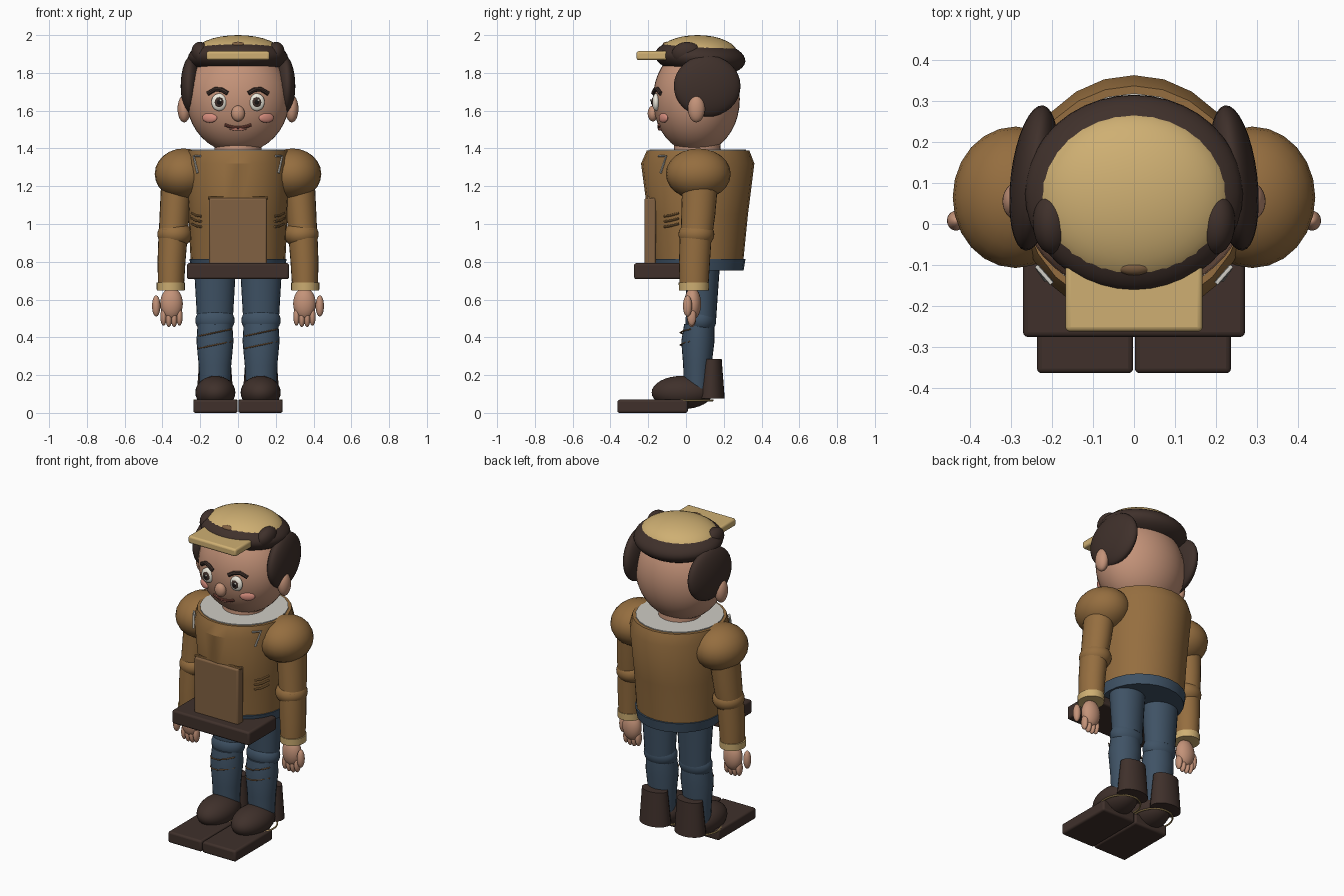
import bpy, math
from math import sin, cos, pi, sqrt

if "Cube" in bpy.data.objects:
    bpy.data.objects.remove(bpy.data.objects["Cube"])


def material(name, r, g, b):
    m = bpy.data.materials.new(name)
    m.diffuse_color = (r, g, b, 1)
    m.use_nodes = True
    m.node_tree.nodes["Principled BSDF"].inputs["Base Color"].default_value = m.diffuse_color
    return m


SKIN = material("skin", 0.55, 0.29, 0.19)
BLUSH = material("blush", 0.68, 0.27, 0.21)
HAIR = material("dark_brown", 0.05, 0.03, 0.024)
TAN = material("tan", 0.62, 0.43, 0.17)
JACKET = material("jacket_brown", 0.30, 0.155, 0.05)
POCKET = material("pocket_brown", 0.22, 0.12, 0.055)
DENIM = material("denim", 0.05, 0.085, 0.13)
SHIRT = material("shirt", 0.62, 0.6, 0.55)
WHITE = material("eye_white", 0.85, 0.82, 0.72)
LIP = material("lip", 0.22, 0.07, 0.05)
BLACK = material("pupil", 0.01, 0.008, 0.008)


def finish(ob, name, mat, angle=40):
    ob.name = name
    ob.data.materials.clear()
    ob.data.materials.append(mat)
    bpy.ops.object.select_all(action='DESELECT')
    ob.select_set(True)
    bpy.context.view_layer.objects.active = ob
    bpy.ops.object.shade_smooth_by_angle(angle=math.radians(angle))
    return ob


def ball(name, loc, rad, mat, rot=(0, 0, 0), seg=32):
    bpy.ops.mesh.primitive_uv_sphere_add(segments=seg, ring_count=seg // 2, location=loc, rotation=rot)
    ob = bpy.context.object
    ob.scale = rad
    return finish(ob, name, mat)


def box(name, lo, hi, mat, bevel=0.01):
    bpy.ops.mesh.primitive_cube_add(size=1, location=[(a + b) / 2 for a, b in zip(lo, hi)])
    ob = bpy.context.object
    ob.scale = [b - a for a, b in zip(lo, hi)]
    bpy.ops.object.transform_apply(location=False, rotation=False, scale=True)
    mod = ob.modifiers.new("bevel", 'BEVEL')
    mod.width, mod.segments = bevel, 3
    return finish(ob, name, mat)


def loft(name, rings, mat, seg=24):
    """Stack of elliptical rings (x, y, z, rx, ry), capped at both ends."""
    verts = [(x + rx * cos(2 * pi * i / seg), y + ry * sin(2 * pi * i / seg), z)
             for x, y, z, rx, ry in rings for i in range(seg)]
    faces = [(k * seg + i, k * seg + (i + 1) % seg, (k + 1) * seg + (i + 1) % seg, (k + 1) * seg + i)
             for k in range(len(rings) - 1) for i in range(seg)]
    faces.append(tuple(reversed(range(seg))))
    faces.append(tuple(range((len(rings) - 1) * seg, len(rings) * seg)))
    me = bpy.data.meshes.new(name)
    me.from_pydata(verts, [], faces)
    ob = bpy.data.objects.new(name, me)
    bpy.context.collection.objects.link(ob)
    return finish(ob, name, mat, 30)


def tube(name, pts, r, mat, closed=False):
    cu = bpy.data.curves.new(name, 'CURVE')
    cu.dimensions = '3D'
    cu.bevel_depth, cu.bevel_resolution, cu.use_fill_caps = r, 2, True
    sp = cu.splines.new('POLY')
    sp.points.add(len(pts) - 1)
    for p, co in zip(sp.points, pts):
        p.co = (*co, 1)
    sp.use_cyclic_u = closed
    ob = bpy.data.objects.new(name, cu)
    bpy.context.collection.objects.link(ob)
    bpy.ops.object.select_all(action='DESELECT')
    ob.select_set(True)
    bpy.context.view_layer.objects.active = ob
    bpy.ops.object.convert(target='MESH')
    return finish(bpy.context.object, name, mat)


# head
HC, HR = (0, 0.055, 1.66), (0.272, 0.23, 0.285)
ball("head", HC, HR, SKIN, seg=40)
loft("neck", [(0, 0.06, 1.3, 0.13, 0.13), (0, 0.06, 1.46, 0.12, 0.12)], SKIN)


def face_y(x, z):
    return HC[1] - HR[1] * sqrt(1 - (x / HR[0]) ** 2 - ((z - HC[2]) / HR[2]) ** 2)


def on_face(x, z, out=0.0):
    return (x, face_y(x, z) - out, z)


# face
ball("nose", on_face(0, 1.585, 0.008), (0.036, 0.028, 0.042), SKIN)
tube("mouth", [on_face(x, 1.51 + 3.2 * x * x, 0.003) for x in [i * 0.0117 for i in range(-6, 7)]], 0.008, LIP)
ball("lower_lip", on_face(0, 1.503), (0.045, 0.012, 0.009), BLUSH)
for s, side in ((-1, "right"), (1, "left")):
    ball(side + "_eye", on_face(s * 0.1, 1.645), (0.041, 0.02, 0.046), WHITE)
    ball(side + "_iris", on_face(s * 0.1, 1.645, 0.014), (0.024, 0.01, 0.027), HAIR)
    ball(side + "_pupil", on_face(s * 0.1, 1.645, 0.019), (0.013, 0.008, 0.015), BLACK)
    ball(side + "_eye_glint", on_face(s * 0.1 + 0.008, 1.655, 0.025), (0.006, 0.004, 0.006), WHITE)
    tube(side + "_eyebrow", [on_face(s * x, z, 0.004) for x, z in
         ((0.055, 1.692), (0.085, 1.71), (0.12, 1.714), (0.16, 1.69))], 0.012, HAIR)
    ball(side + "_cheek", on_face(s * 0.15, 1.562), (0.044, 0.014, 0.026), BLUSH, (0, 0, s * 0.5))
    ball(side + "_ear", (s * 0.285, 0.055, 1.61), (0.035, 0.045, 0.072), SKIN)
    # hair at the sides
    ball(side + "_side_hair", (s * 0.243, 0.112, 1.73), (0.057, 0.178, 0.163), HAIR, (0, 0, s * 0.12))
    ball(side + "_hair_tuft", (s * 0.195, 0.005, 1.9), (0.05, 0.08, 0.065), HAIR, (0, s * 0.3, 0))

# hair crown and cap
ball("hair_crown", (0, 0.075, 1.88), (0.265, 0.24, 0.1), HAIR, (-0.08, 0, 0), 40)
ball("cap_dome", (0, 0.062, 1.9), (0.238, 0.212, 0.1), TAN)
ball("cap_badge", (0, -0.105, 1.945), (0.042, 0.02, 0.02), POCKET, (-0.6, 0, 0))
box("cap_visor", (-0.167, -0.262, 1.868), (0.167, -0.08, 1.915), TAN, 0.012)

# jacket body, shirt and trouser waist
loft("jacket", [(0, 0.065, 0.79, 0.25, 0.237), (0, 0.063, 1.05, 0.263, 0.265), (0, 0.062, 1.32, 0.282, 0.3),
                (0, 0.064, 1.388, 0.27, 0.272)], JACKET)
loft("shirt_neck", [(0, 0.06, 1.3, 0.25, 0.25), (0, 0.062, 1.394, 0.252, 0.256)], SHIRT)
loft("trouser_waist", [(0, 0.065, 0.755, 0.245, 0.24), (0, 0.065, 0.815, 0.258, 0.25)], DENIM)
box("front_pocket", (-0.153, -0.22, 0.78), (0.153, -0.16, 1.138), POCKET, 0.01)
tube("pocket_hem", [(-0.16, -0.198, 1.138), (0.16, -0.198, 1.138)], 0.008, JACKET)
box("belt_block", (-0.27, -0.275, 0.708), (0.27, 0.0, 0.793), HAIR, 0.012)

for s, side in ((-1, "right"), (1, "left")):
    # jacket creases and lapel edge
    tube(side + "_lapel", [(s * 0.2, -0.145, 1.36), (s * 0.235, -0.105, 1.36), (s * 0.215, -0.135, 1.27)], 0.006, SHIRT)
    for k in range(3):
        z = 0.985 + 0.028 * k
        tube(side + "_jacket_crease", [(s * 0.195, -0.115, z), (s * 0.222, -0.085, z + 0.004), (s * 0.245, -0.04, z + 0.016)],
             0.006, JACKET)
    # arm
    ball(side + "_shoulder", (s * 0.288, 0.065, 1.265), (0.153, 0.172, 0.135), JACKET, seg=24)
    loft(side + "_upper_arm", [(s * 0.345, 0.055, 0.93, 0.075, 0.083), (s * 0.335, 0.065, 1.05, 0.08, 0.09),
                               (s * 0.322, 0.075, 1.22, 0.085, 0.095)], JACKET)
    ball(side + "_elbow", (s * 0.335, 0.055, 0.945), (0.092, 0.095, 0.072), JACKET)
    loft(side + "_forearm", [(s * 0.355, 0.042, 0.655, 0.068, 0.076), (s * 0.352, 0.045, 0.8, 0.074, 0.082),
                             (s * 0.342, 0.053, 0.97, 0.078, 0.085)], JACKET)
    loft(side + "_cuff", [(s * 0.356, 0.042, 0.648, 0.074, 0.079), (s * 0.356, 0.042, 0.69, 0.075, 0.081)], TAN)
    # hand
    ball(side + "_palm", (s * 0.352, 0.035, 0.578), (0.06, 0.045, 0.085), SKIN)
    for k in range(4):
        ball(side + "_finger", (s * (0.31 + 0.028 * k), 0.03, 0.51 - 0.008 * (k in (1, 2))), (0.017, 0.024, 0.048), SKIN)
    ball(side + "_thumb", (s * 0.433, 0.008, 0.566), (0.022, 0.024, 0.056), SKIN)

    # leg
    x = s * 0.122
    loft(side + "_thigh", [(x, 0.085, 0.5, 0.095, 0.075), (x, 0.085, 0.62, 0.102, 0.083),
                           (x, 0.085, 0.79, 0.112, 0.095)], DENIM)
    ball(side + "_knee", (x, 0.078, 0.49), (0.104, 0.082, 0.078), DENIM)
    loft(side + "_shin", [(x, 0.06, 0.1, 0.078, 0.07), (x, 0.06, 0.25, 0.086, 0.075),
                          (x, 0.063, 0.38, 0.098, 0.088), (x, 0.07, 0.47, 0.092, 0.08)], DENIM)
    for z in (0.36, 0.425):
        tube(side + "_knee_stitch", [(x + t * 0.095, 0.063 - 0.093 * cos(t * 1.25), z + t * 0.02)
                                     for t in (-0.9, -0.5, 0, 0.5, 0.9)], 0.004, POCKET)
    # boot
    ball(side + "_boot_toe", (s * 0.12, -0.02, 0.108), (0.106, 0.162, 0.088), HAIR)
    loft(side + "_boot_shaft", [(x, 0.132, 0.075, 0.098, 0.073), (x, 0.137, 0.285, 0.083, 0.052)], HAIR)
    tube(side + "_boot_welt", [(s * 0.12 + 0.112 * cos(a), 0.02 + 0.122 * sin(a), 0.066)
                               for a in [2 * pi * i / 32 for i in range(32)]], 0.005, TAN, True)
    a, b = sorted((s * 0.002, s * 0.236))
    box(side + "_boot_sole", (a, -0.363, 0.0), (b, 0.01, 0.07), HAIR, 0.012)
